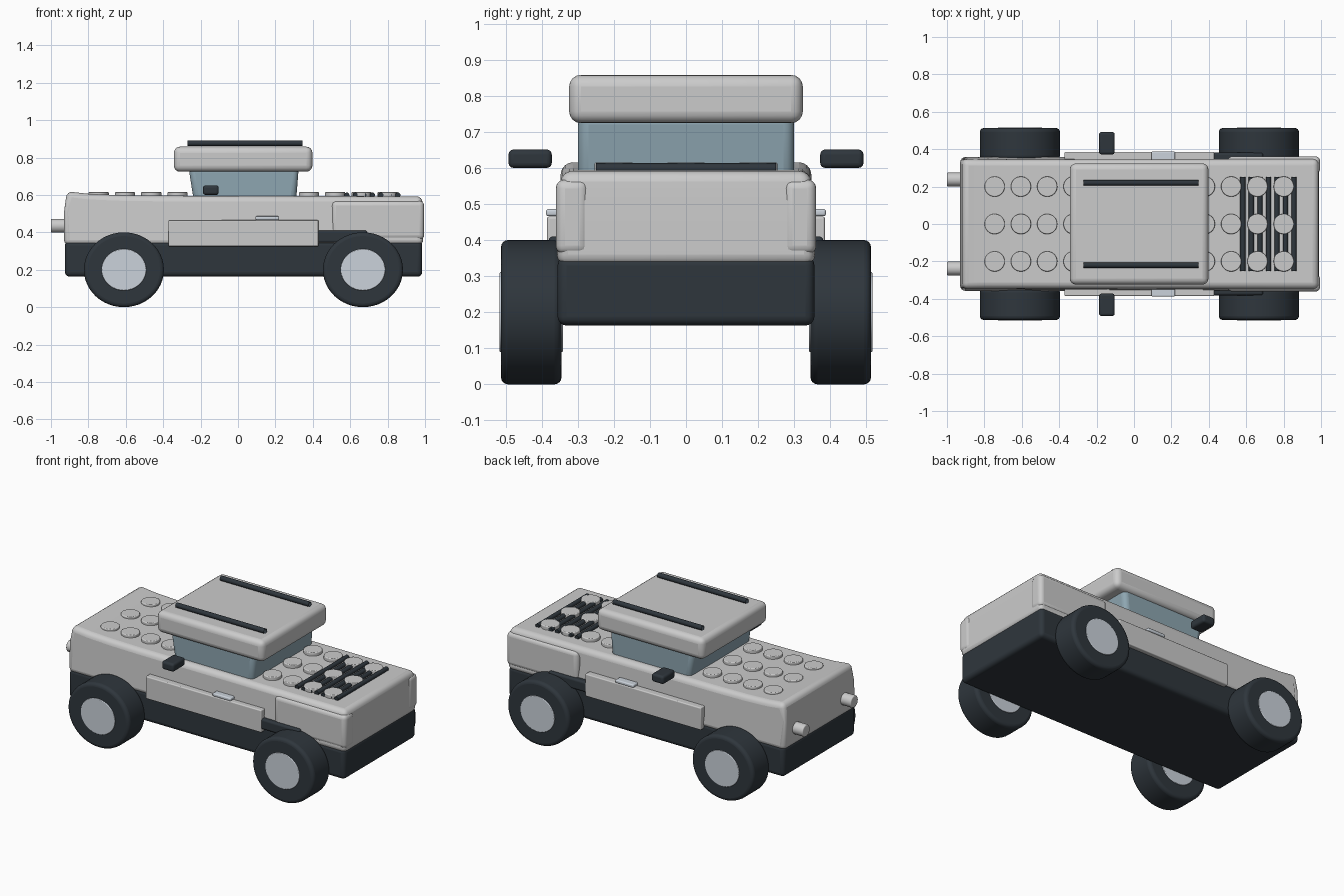
import bpy, bmesh
from math import pi

if "Cube" in bpy.data.objects:
    bpy.data.objects.remove(bpy.data.objects["Cube"])


def material(name, rgb):
    m = bpy.data.materials.new(name)
    m.diffuse_color = (*rgb, 1)
    m.use_nodes = True
    m.node_tree.nodes["Principled BSDF"].inputs["Base Color"].default_value = m.diffuse_color
    return m


DARK = material("dark", (0.028, 0.037, 0.046))
GLASS = material("glass", (0.27, 0.38, 0.44))
METAL = material("metal", (0.60, 0.65, 0.71))


def finish(ob, mat=None, bevel=0, segments=4):
    if mat:
        ob.data.materials.append(mat)
    if bevel:
        mod = ob.modifiers.new("bevel", "BEVEL")
        mod.width, mod.segments = bevel, segments
        mod.limit_method, mod.angle_limit = "ANGLE", 0.6
    bpy.ops.object.select_all(action="DESELECT")
    ob.select_set(True)
    bpy.context.view_layer.objects.active = ob
    bpy.ops.object.shade_smooth_by_angle(angle=0.7)
    return ob


def box(name, x, y, z, mat=None, bevel=0.01):
    """Rounded box from (min, max) ranges."""
    bpy.ops.mesh.primitive_cube_add(size=1)
    ob = bpy.context.object
    ob.name = name
    for v in ob.data.vertices:
        v.co = [sum(r) / 2 + c * (r[1] - r[0]) for r, c in zip((x, y, z), v.co)]
    return finish(ob, mat, bevel)


def cylinder(name, loc, r, depth, axis="Z", mat=None, bevel=0, caps=True, verts=32):
    rot = {"X": (0, pi / 2, 0), "Y": (pi / 2, 0, 0), "Z": (0, 0, 0)}[axis]
    bpy.ops.mesh.primitive_cylinder_add(vertices=verts, radius=r, depth=depth, location=loc,
                                        rotation=rot, end_fill_type="NGON" if caps else "NOTHING")
    ob = bpy.context.object
    ob.name = name
    return finish(ob, mat, bevel)


def extrude_profile(name, pts, half_y, top_z, top_half_y, bevel):
    """Side profile extruded along y, narrowed above top_z."""
    bm = bmesh.new()
    rings = [[bm.verts.new((x, s * (top_half_y if z > top_z else half_y), z)) for x, z in pts]
             for s in (-1, 1)]
    bm.faces.new(rings[0])
    bm.faces.new(rings[1][::-1])
    n = len(pts)
    for i in range(n):
        j = (i + 1) % n
        bm.faces.new((rings[0][i], rings[1][i], rings[1][j], rings[0][j]))
    bmesh.ops.recalc_face_normals(bm, faces=bm.faces)
    me = bpy.data.meshes.new(name)
    bm.to_mesh(me)
    bm.free()
    ob = bpy.data.objects.new(name, me)
    bpy.context.collection.objects.link(ob)
    return finish(ob, None, bevel)


# Main body with raised tail, and lower chassis
extrude_profile("body", [(-0.93, 0.33), (0.99, 0.33), (0.99, 0.51), (0.985, 0.592), (-0.45, 0.596),
                         (-0.65, 0.599), (-0.80, 0.606), (-0.915, 0.619), (-0.93, 0.51)],
                0.358, 0.55, 0.343, 0.03)
box("chassis", (-0.925, 0.985), (-0.356, 0.356), (0.163, 0.355), DARK, 0.025)

# Cabin glass, narrower at its base, and roof
cabin = box("cabin_glass", (-0.265, 0.325), (-0.30, 0.30), (0.56, 0.75), GLASS, 0.03)
for v in cabin.data.vertices:
    if v.co.z < 0.6:
        v.co.x += 0.03 if v.co.x < 0 else -0.015
box("roof", (-0.343, 0.398), (-0.324, 0.324), (0.724, 0.858), None, 0.033)

# Studs on both decks
for x in [-0.745 + 0.1405 * i for i in (0, 1, 2, 3, 8, 9, 10, 11)]:
    for y in (-0.2, 0, 0.2):
        cylinder("stud", (x, y, 0.597), 0.054, 0.036, bevel=0.005)

# Hood vent slats
for i in range(7):
    cylinder("vent_slat", (0.582 + 0.0455 * i, 0, 0.599), 0.014, 0.50, "Y", DARK, verts=12)

# Mirrored side parts
for s in (-1, 1):
    def side(a, b):
        return (min(s * a, s * b), max(s * a, s * b))

    box("front_fender", (0.50, 0.995), side(0.27, 0.361), (0.36, 0.568), None, 0.025)
    box("door", (-0.372, 0.430), side(0.34, 0.385), (0.325, 0.465), None, 0.006)
    box("door_handle", (0.093, 0.220), side(0.34, 0.388), (0.466, 0.486), METAL, 0.007)
    box("side_vent", (0.42, 0.69), side(0.33, 0.381), (0.345, 0.41), DARK, 0.012)
    box("mirror", (-0.187, -0.103), side(0.372, 0.492), (0.60, 0.651), DARK, 0.014)
    cylinder("roof_rail", (0.037, s * 0.22, 0.876), 0.015, 0.615, "X", DARK, caps=False, verts=12)
    cylinder("rear_lamp", (-0.955, s * 0.238, 0.435), 0.037, 0.09, "X", bevel=0.006)

    # Wheels
    for x in (-0.61, 0.668):
        tyre = cylinder("tyre", (x, s * 0.429, 0.2), 0.2, 0.168, "Y", DARK, 0.02, verts=48)
        hub = cylinder("hub", (x, s * 0.429, 0.2), 0.111, 0.176, "Y", METAL, 0.004, verts=48)
        for ob in (tyre, hub):
            ob.scale.x = 1.07
